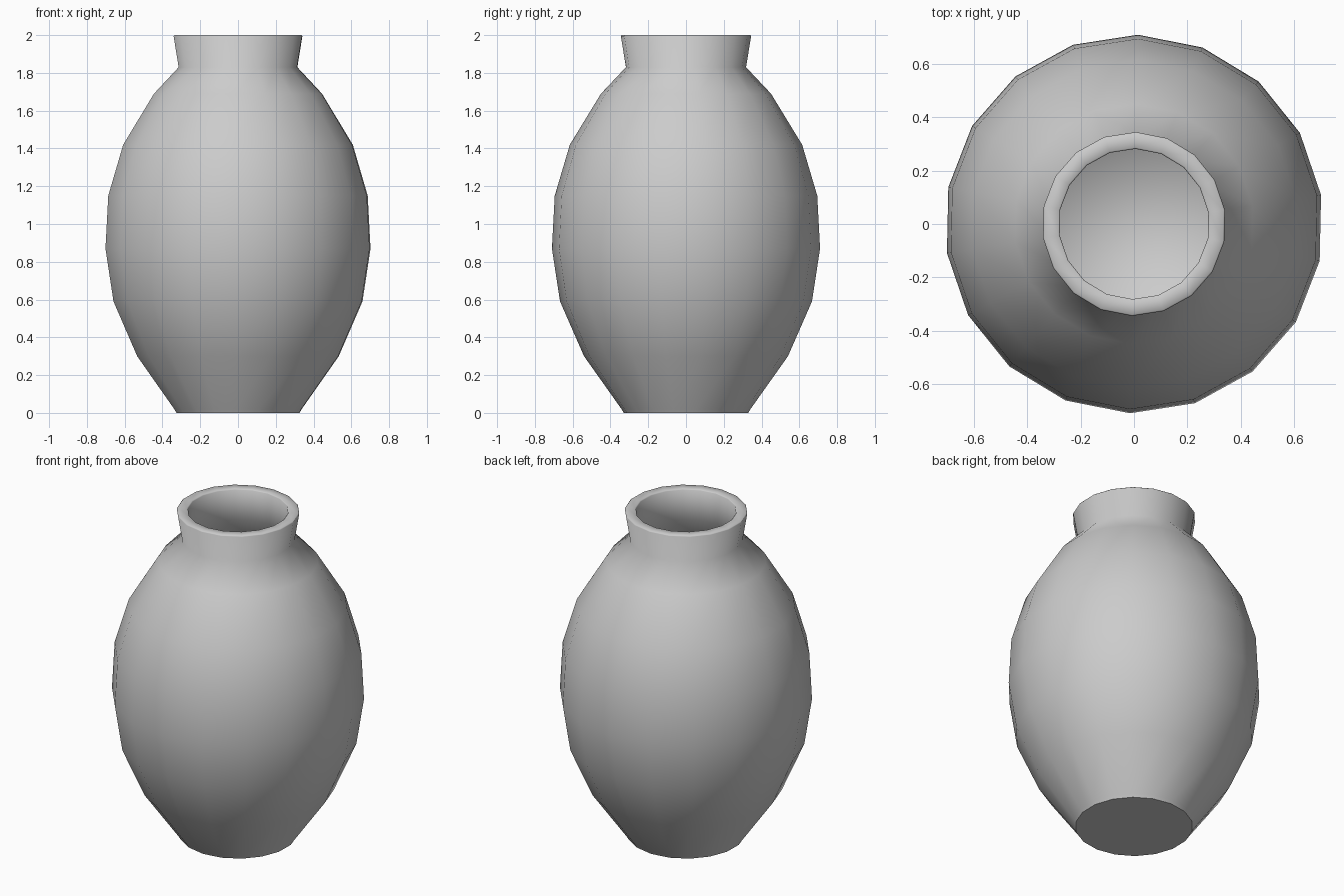
import bpy, bmesh, math

if "Cube" in bpy.data.objects:
    bpy.data.objects.remove(bpy.data.objects["Cube"])

SIDES = 18
TWIST = math.radians(-1.2)

# (radius, height): base, belly, neck and flared lip
outer = [(0.33, 0.0), (0.34, 0.018), (0.54, 0.30), (0.667, 0.59), (0.71, 0.87),
         (0.695, 1.15), (0.615, 1.42), (0.45, 1.69), (0.318, 1.83), (0.345, 1.995)]
# rim, then down the inside wall to the floor
inner = [(0.34, 2.0), (0.287, 2.0), (0.282, 1.995), (0.282, 1.81), (0.41, 1.645),
         (0.56, 1.39), (0.636, 1.14), (0.65, 0.87), (0.61, 0.61),
         (0.49, 0.33), (0.30, 0.06)]


def lathe(name, profile):
    bm = bmesh.new()
    rings = []
    for r, z in profile:
        rings.append([bm.verts.new((r * math.cos(a), r * math.sin(a), z))
                      for a in (math.pi / 2 + TWIST + 2 * math.pi * i / SIDES
                                for i in range(SIDES))])
    for lo, hi in zip(rings, rings[1:]):
        for i in range(SIDES):
            j = (i + 1) % SIDES
            bm.faces.new((lo[i], lo[j], hi[j], hi[i]))
    # underside and inner floor
    bm.faces.new(rings[0][::-1])
    bm.faces.new(rings[-1])
    bmesh.ops.recalc_face_normals(bm, faces=bm.faces[:])
    mesh = bpy.data.meshes.new(name)
    bm.to_mesh(mesh)
    bm.free()
    obj = bpy.data.objects.new(name, mesh)
    bpy.context.collection.objects.link(obj)
    return obj


vase = lathe("vase", outer + inner)
bpy.context.view_layer.objects.active = vase
vase.select_set(True)
bpy.ops.object.shade_smooth_by_angle(angle=math.radians(58))
